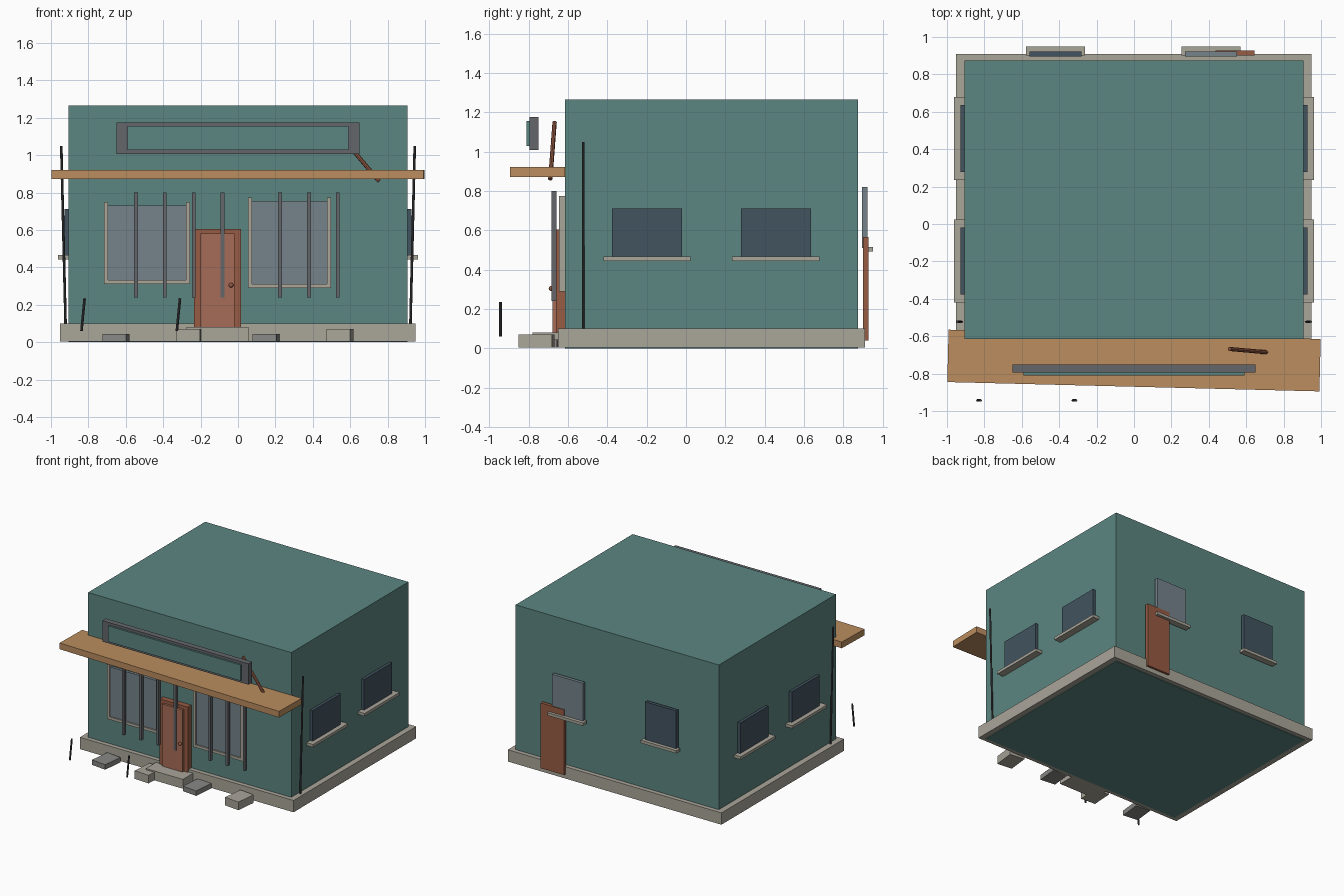
import bpy
from mathutils import Vector

if "Cube" in bpy.data.objects:
    bpy.data.objects.remove(bpy.data.objects["Cube"])


def material(name, r, g, b):
    m = bpy.data.materials.new(name)
    m.diffuse_color = [(c / 255) ** 2.2 for c in (r, g, b)] + [1]
    m.use_nodes = True
    m.node_tree.nodes["Principled BSDF"].inputs["Base Color"].default_value = m.diffuse_color
    return m


TEAL = material("teal_paint", 92, 133, 128)
STONE = material("stone", 168, 164, 152)
CONCRETE = material("concrete", 135, 135, 133)
WOOD = material("awning_wood", 186, 140, 95)
DOOR = material("door_frame_wood", 150, 92, 70)
PANEL = material("door_panel_wood", 165, 108, 88)
METAL = material("metal", 100, 102, 106)
DARK = material("dark_metal", 70, 70, 72)
GLASS = material("dark_glass", 68, 84, 96)
PALE = material("pale_glass", 116, 130, 138)


def box(name, x, y, z, mat, rot=0):
    """Box from (min, max) ranges, optionally turned about z."""
    bpy.ops.mesh.primitive_cube_add(size=1)
    o = bpy.context.object
    o.name = name
    o.scale = [r[1] - r[0] for r in (x, y, z)]
    o.location = [(r[0] + r[1]) / 2 for r in (x, y, z)]
    o.rotation_euler.z = rot
    o.data.materials.append(mat)
    return o


def rod(name, a, b, radius, mat):
    """Thin cylinder between two points."""
    a, b = Vector(a), Vector(b)
    bpy.ops.mesh.primitive_cylinder_add(vertices=8, radius=radius, depth=(b - a).length,
                                        location=(a + b) / 2)
    o = bpy.context.object
    o.name = name
    o.rotation_euler = (b - a).to_track_quat('Z', 'Y').to_euler()
    o.data.materials.append(mat)
    bpy.ops.object.shade_smooth_by_angle()
    return o


# Building shell
box("walls", (-.905, .905), (-.615, .875), (0, 1.265), TEAL)
box("foundation", (-.953, .95), (-.65, .91), (.005, .10), STONE)

# Awning, slightly askew, with its loose brace
box("awning", (-.995, .995), (-.87, -.59), (.872, .922), WOOD, -.025)
rod("loose_brace", (.51, -.668, 1.15), (.755, -.69, .86), .011, DOOR)

# Blank sign board
box("sign_frame", (-.65, .65), (-.795, -.75), (1.007, 1.175), METAL)
box("sign_panel", (-.59, .59), (-.81, -.79), (1.028, 1.155), TEAL)

# Front windows: glass in a U-shaped frame
for side, x0, x1, z0, z1 in (("left", -.717, -.257, .31, .75), ("right", .053, .497, .29, .775)):
    t = .022
    box(side + "_front_glass", (x0 + t, x1 - t), (-.635, -.612), (z0 + t, z1 - .02), PALE)
    box(side + "_window_rail", (x0, x1), (-.645, -.612), (z0, z0 + t), STONE)
    box(side + "_window_post_a", (x0, x0 + t), (-.645, -.612), (z0, z1), STONE)
    box(side + "_window_post_b", (x1 - t, x1), (-.645, -.612), (z0, z1), STONE)

# Security bars, one missing
for i in (0, 1, 2, 3, 5, 6, 7):
    x = -.545 + i * .154
    box("security_bar", (x - .01, x + .01), (-.685, -.658), (.24, .80), METAL)

# Front door and step
box("front_door_frame", (-.235, .015), (-.66, -.612), (.08, .605), DOOR)
box("front_door", (-.2, -.02), (-.678, -.64), (.08, .58), PANEL)
bpy.ops.mesh.primitive_uv_sphere_add(segments=12, ring_count=8, radius=.013,
                                     location=(-.037, -.685, .305))
bpy.context.object.name = "door_knob"
bpy.context.object.data.materials.append(DOOR)
bpy.ops.object.shade_smooth_by_angle()
box("front_step", (-.275, .055), (-.78, -.64), (.005, .08), STONE)

# Loose slabs in front
for x, y, h, mat, rot in ((-.652, -.745, .045, CONCRETE, -.11), (.15, -.735, .045, CONCRETE, -.1),
                          (-.262, -.76, .07, STONE, -.06), (.545, -.76, .07, STONE, -.11)):
    box("slab", (x - .064, x + .064), (y - .085, y + .085), (.005, h), mat, rot)

# Short stakes in front and tall poles at the sides
for x in (-.837, -.327):
    rod("stake", (x, -.943, .06), (x + .017, -.943, .235), .007, DARK)
for s in (-1, 1):
    rod("side_pole", (s * .922, -.523, .10), (s * .945, -.523, 1.05), .007, DARK)

# Side windows, mirrored left and right
for s in (-1, 1):
    for y in (-.198, .457):
        box("side_glass", sorted((s * .9, s * .928)), (y - .178, y + .178), (.465, .712), GLASS)
        box("side_sill", sorted((s * .905, s * .963)), (y - .222, y + .222), (.443, .466), STONE)

# Back windows and door
for x, mat in ((-.42, GLASS), (.412, PALE)):
    box("back_glass", (x - .138, x + .138), (.895, .922), (.51, .82), mat)
    box("back_sill", (x - .158, x + .158), (.9, .95), (.493, .516), STONE)
box("back_door", (.437, .645), (.9, .928), (.04, .565), DOOR)
